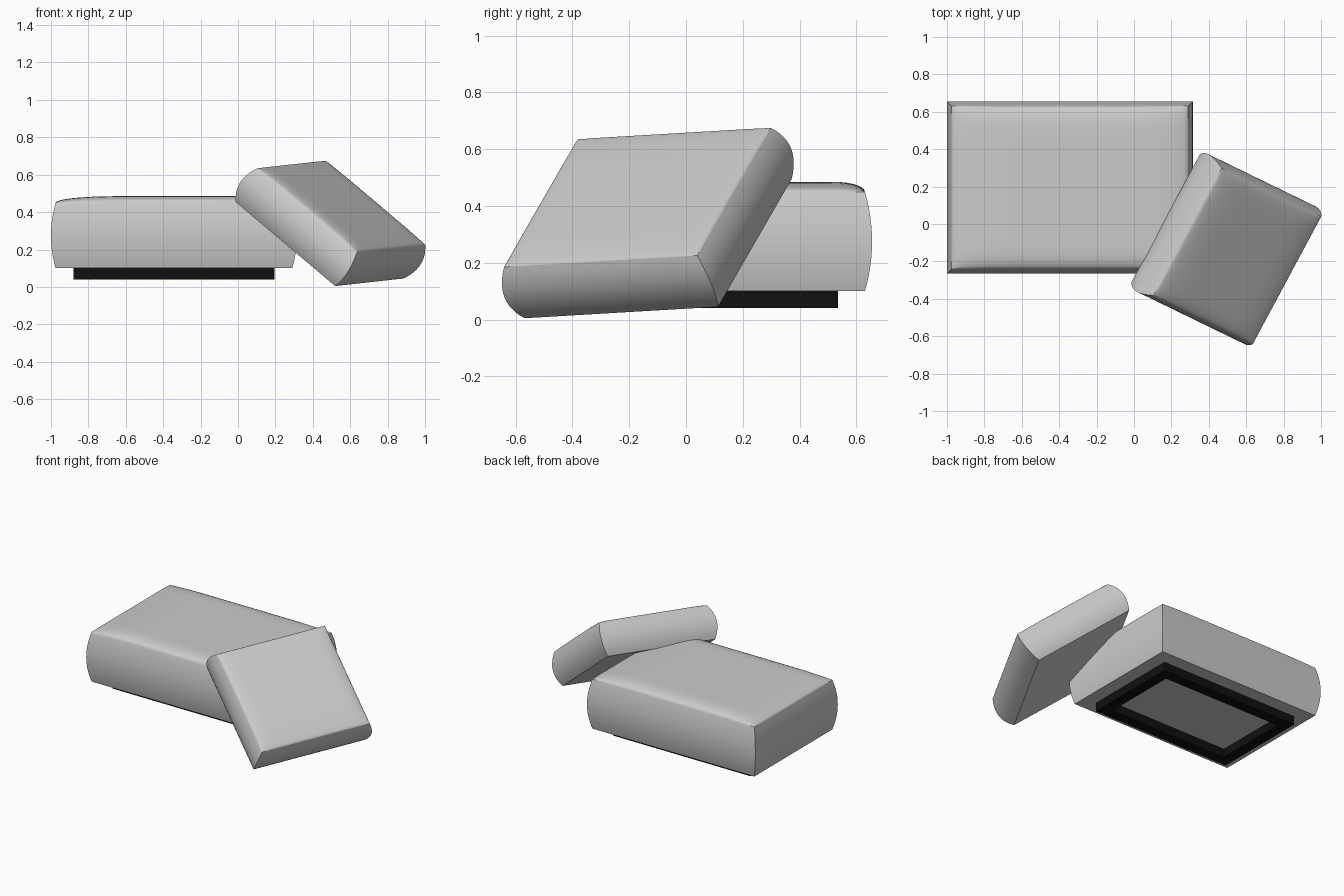
import bpy
import bmesh
import math
from mathutils import Matrix, Vector

if "Cube" in bpy.data.objects:
    bpy.data.objects.remove(bpy.data.objects["Cube"], do_unlink=True)


def material(name, color):
    mat = bpy.data.materials.new(name)
    mat.use_nodes = True
    mat.diffuse_color = (*color, 1)
    bsdf = mat.node_tree.nodes["Principled BSDF"]
    bsdf.inputs["Base Color"].default_value = (*color, 1)
    bsdf.inputs["Roughness"].default_value = 0.8
    return mat


fabric = material("grey fabric", (0.6, 0.6, 0.6))
black = material("black plinth", (0.005, 0.005, 0.005))


def add_object(name, bm, mat, matrix):
    mesh = bpy.data.meshes.new(name)
    bm.to_mesh(mesh)
    bm.free()
    mesh.materials.append(mat)
    obj = bpy.data.objects.new(name, mesh)
    obj.matrix_world = matrix
    bpy.context.collection.objects.link(obj)
    return obj


def swell(t, edge):
    """Rise softly from 0 at the rim to 1 at a distance of edge."""
    t = min(1, (1 - abs(t)) / edge)
    return math.sqrt(max(0, 1 - (1 - t) ** 2))


def cushion(name, size, bulge, puff, matrix):
    """Flat-bottomed cushion: bowed sides, mitred corners, puffed top."""
    w, d, h = size
    n = 24
    bm = bmesh.new()
    bmesh.ops.create_cube(bm, size=2)
    bmesh.ops.subdivide_edges(bm, edges=bm.edges[:], cuts=n - 1, use_grid_fill=True)
    # Sharp seams follow the box edges, apart from the soft front top edge
    for e in bm.edges:
        if len(e.link_faces) == 2 and e.calc_face_angle() > 1:
            mid = (e.verts[0].co + e.verts[1].co) / 2
            e.smooth = mid.z > 0.99 and mid.y < -0.99
    for f in bm.faces:
        f.smooth = True
    for v in bm.verts:
        x, y, z = v.co
        # Rows bunch up towards the rims
        x, y = math.sin(x * math.pi / 2), math.sin(y * math.pi / 2)
        bow = bulge * (1 - z * z)
        top = puff * swell(x, 0.5) * swell(y, 0.25) if z > 0.99 else 0
        v.co = (x * (w / 2 + bow), y * (d / 2 + bow), (z + 1) / 2 * h + top)
    return add_object(name, bm, fabric, matrix)


# Seat cushion
centre = Vector((-0.3425, 0.195, 0.1))
cushion("seat_cushion", (1.265, 0.87, 0.35), 0.025, 0.035,
        Matrix.Translation(centre))

# Back cushion, tilted and resting against the seat
along = Vector((0.472, 0.880, 0.052)).normalized()
across = Vector((0.70, -0.377, -0.606))
across = (across - along * across.dot(along)).normalized()
normal = across.cross(along)
tilt = Matrix((across, along, normal)).transposed().to_4x4()
thickness = 0.227
base = Vector((0.5525, -0.171, 0.43)) - normal * thickness
cushion("back_cushion", (0.743, 0.773, thickness), 0.028, 0.018,
        Matrix.Translation(base) @ tilt)

# Hollow plinth under the seat
bm = bmesh.new()
hx, hy, rail, z0, z1 = 0.5375, 0.34, 0.075, -0.06, 0
rings = []
for inset, z in ((0, z0), (0, z1), (rail, z1), (rail, z0)):
    rings.append([bm.verts.new((sx * (hx - inset), sy * (hy - inset), z))
                  for sx, sy in ((-1, -1), (1, -1), (1, 1), (-1, 1))])
for k in range(4):
    a, b = rings[k], rings[(k + 1) % 4]
    for i in range(4):
        j = (i + 1) % 4
        bm.faces.new((a[i], a[j], b[j], b[i]))
bmesh.ops.recalc_face_normals(bm, faces=bm.faces[:])
add_object("plinth_frame", bm, black, Matrix.Translation(centre))
